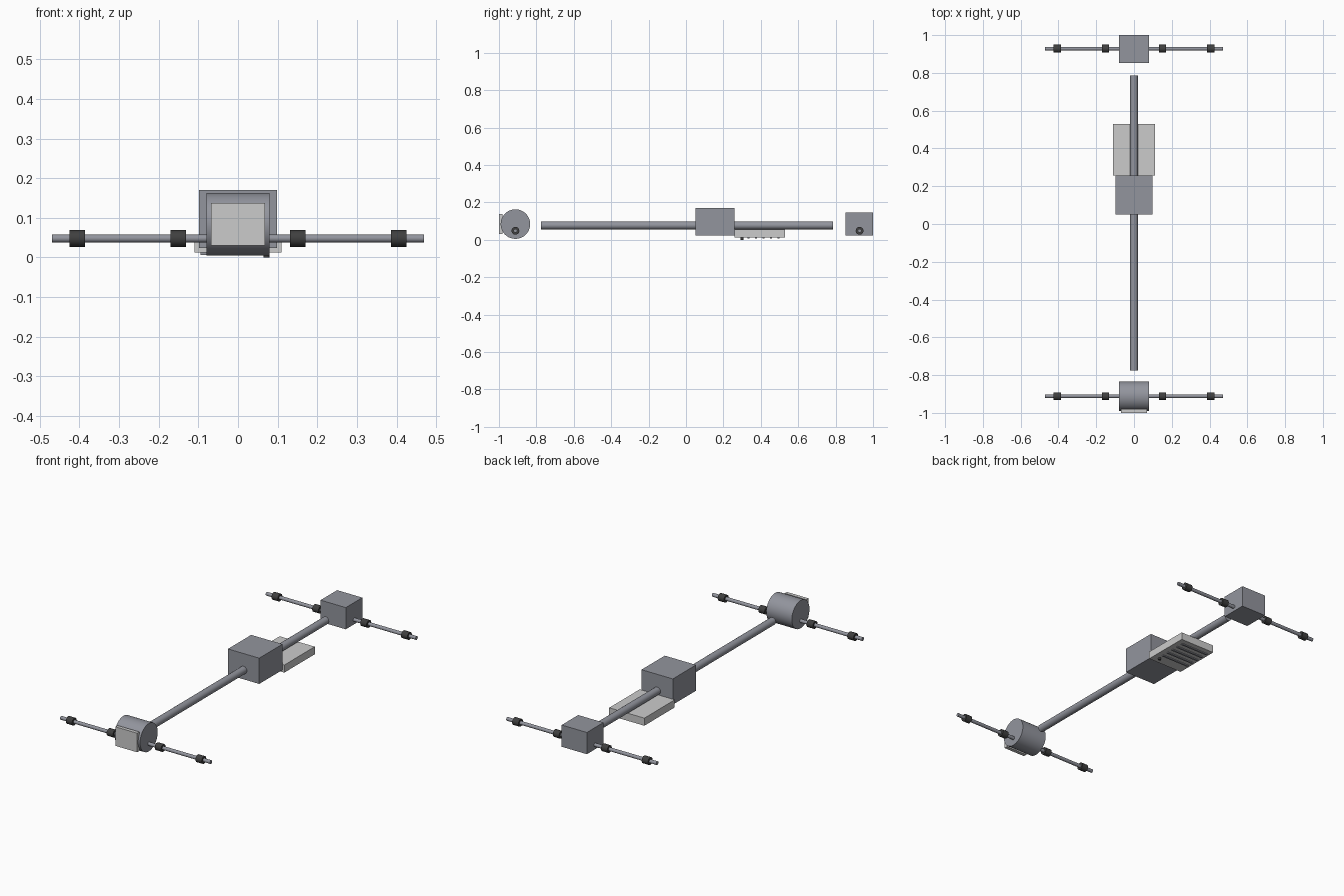
import bpy, bmesh, math
from mathutils import Matrix

if "Cube" in bpy.data.objects:
    bpy.data.objects.remove(bpy.data.objects["Cube"])


def material(name, value):
    m = bpy.data.materials.new(name)
    m.diffuse_color = (*value, 1)
    m.use_nodes = True
    m.node_tree.nodes["Principled BSDF"].inputs["Base Color"].default_value = m.diffuse_color
    return m


STEEL = material("steel", (0.29, 0.30, 0.34))
LIGHT = material("light_panel", (0.72, 0.72, 0.71))
DARK = material("dark_rubber", (0.05, 0.05, 0.05))


def finish(bm, name, mat, round_sides=False):
    # curved walls are smooth, caps and boxes stay flat with sharp rims
    for f in bm.faces:
        f.smooth = round_sides and len(f.verts) == 4
    for e in bm.edges:
        e.smooth = e.calc_face_angle(0) < math.radians(35)
    mesh = bpy.data.meshes.new(name)
    bm.to_mesh(mesh)
    bm.free()
    mesh.materials.append(mat)
    obj = bpy.data.objects.new(name, mesh)
    bpy.context.collection.objects.link(obj)
    return obj


def box(name, lo, hi, mat=STEEL):
    bm = bmesh.new()
    size = [b - a for a, b in zip(lo, hi)]
    mid = [(a + b) / 2 for a, b in zip(lo, hi)]
    bmesh.ops.create_cube(bm, size=1, matrix=Matrix.Translation(mid) @ Matrix.Diagonal((*size, 1)))
    return finish(bm, name, mat)


def rod(name, centre, radius, length, axis, mat=STEEL, sides=24):
    turn = {"x": Matrix.Rotation(math.pi / 2, 4, "Y"),
            "y": Matrix.Rotation(math.pi / 2, 4, "X"),
            "z": Matrix.Identity(4)}[axis]
    bm = bmesh.new()
    bmesh.ops.create_cone(bm, cap_ends=True, segments=sides, radius1=radius, radius2=radius,
                          depth=length, matrix=Matrix.Translation(centre) @ turn)
    return finish(bm, name, mat, True)


# long centre shaft
rod("centre_shaft", (0, 0.006, 0.077), 0.021, 1.562, "y")

# front drum with its face plate
rod("front_drum", (0, -0.912, 0.084), 0.079, 0.16, "x", sides=40)
box("front_plate", (-0.068, -1.0, 0.030), (0.068, -0.98, 0.138), LIGHT)

# middle and rear housings
box("middle_housing", (-0.098, 0.05, 0.024), (0.098, 0.258, 0.170))
box("rear_housing", (-0.079, 0.852, 0.022), (0.079, 1.0, 0.145))

# tray with ribs and a small plug beneath
box("tray", (-0.110, 0.258, 0.012), (0.110, 0.530, 0.055), LIGHT)
for i in range(5):
    y = 0.335 + i * 0.04
    box(f"tray_rib_{i + 1}", (-0.095, y - 0.005, 0.006), (0.08, y + 0.005, 0.014), STEEL)
rod("drain_plug", (0.072, 0.300, 0.008), 0.008, 0.016, "z", DARK, 12)

# axles with paired collars
for end, y in (("front", -0.912), ("rear", 0.928)):
    for side, s in (("left", -1), ("right", 1)):
        rod(f"{end}_{side}_axle", (s * 0.2725, y, 0.048), 0.010, 0.395, "x", sides=16)
        for part, x in (("inner", 0.151), ("outer", 0.406)):
            rod(f"{end}_{side}_{part}_collar", (s * x, y, 0.048), 0.021, 0.039, "x", DARK, 16)
